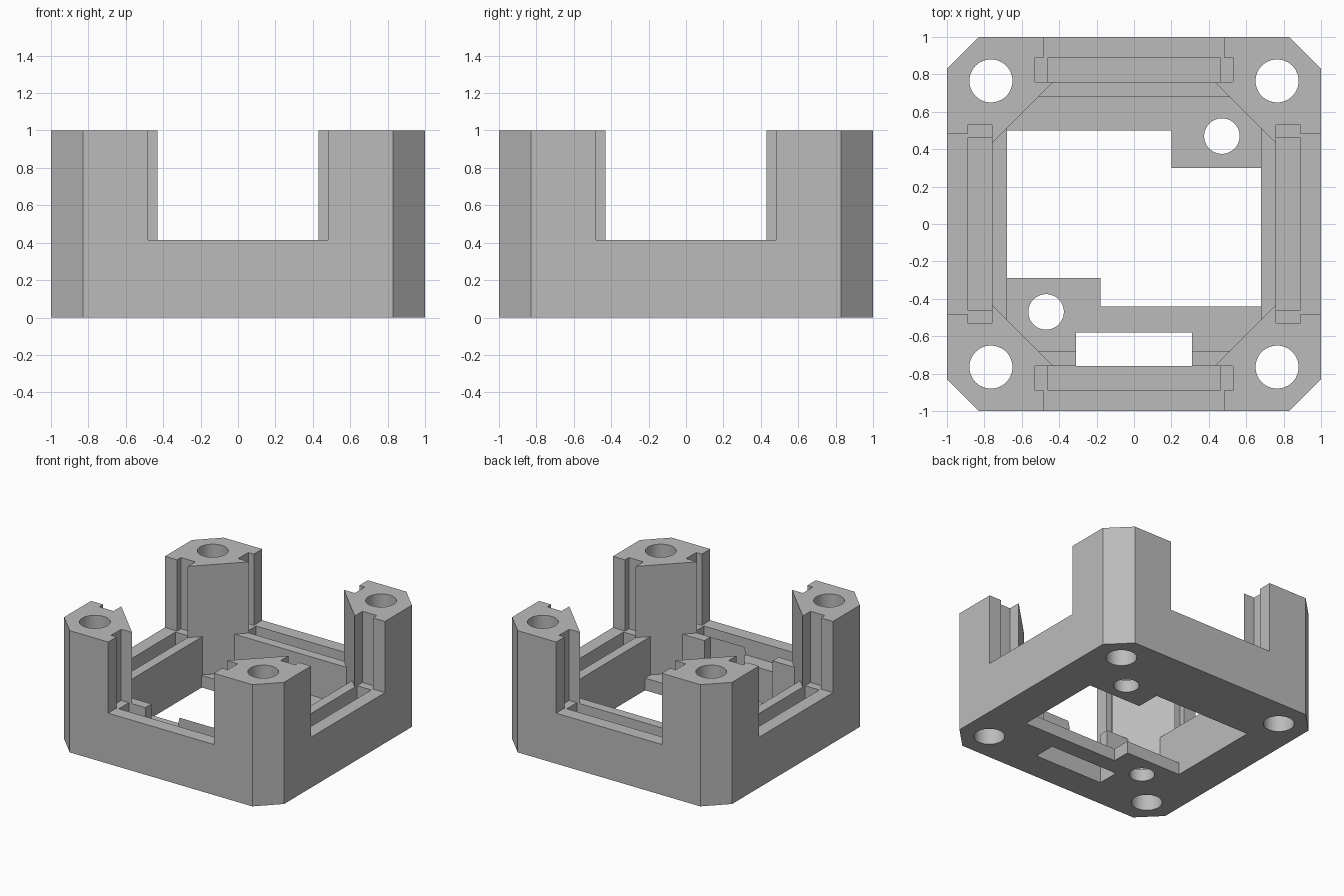
import bpy
import bmesh
import math
from mathutils import Matrix

cube = bpy.data.objects.get("Cube")
if cube:
    bpy.data.objects.remove(cube, do_unlink=True)

mat = bpy.data.materials.new("light_grey")
mat.use_nodes = True
grey = (0.5, 0.5, 0.5, 1)
mat.diffuse_color = grey
mat.node_tree.nodes["Principled BSDF"].inputs["Base Color"].default_value = grey

TOP = 1.2      # cutters overshoot the part here
BELOW = -0.2
SILL = 0.415   # bottom of the wall windows
FLOOR = 0.1    # floor thickness
SLOT = 0.28    # bottom of the panel slots


def prism(name, points, z0, z1, turn=0):
    """Extrude a counter-clockwise outline from z0 to z1, turned about z."""
    bm = bmesh.new()
    face = bm.faces.new([bm.verts.new((x, y, z0)) for x, y in points])
    up = bmesh.ops.extrude_face_region(bm, geom=[face])
    verts = [v for v in up["geom"] if isinstance(v, bmesh.types.BMVert)]
    bmesh.ops.translate(bm, verts=verts, vec=(0, 0, z1 - z0))
    bmesh.ops.rotate(bm, verts=bm.verts, matrix=Matrix.Rotation(turn, 3, "Z"))
    bmesh.ops.recalc_face_normals(bm, faces=bm.faces)
    mesh = bpy.data.meshes.new(name)
    bm.to_mesh(mesh)
    bm.free()
    ob = bpy.data.objects.new(name, mesh)
    bpy.context.collection.objects.link(ob)
    return ob


def octagon(side, diagonal):
    """Square of half-width side, with corners cut along x + y = diagonal."""
    c = diagonal - side
    return [(side, -c), (side, c), (c, side), (-c, side),
            (-side, c), (-side, -c), (-c, -side), (c, -side)]


def box(x0, x1, y0, y1):
    return [(x0, y0), (x1, y0), (x1, y1), (x0, y1)]


def circle(cx, cy, r, n=48):
    return [(cx + r * math.cos(i * math.tau / n), cy + r * math.sin(i * math.tau / n))
            for i in range(n)]


# Outer body
frame = prism("corner_post_frame", octagon(1, 1.83), 0, 1)
frame.data.materials.append(mat)


def cut(points, z0, z1=TOP, turn=0):
    cutter = prism("cutter", points, z0, z1, turn)
    cutter.hide_render = True
    cutter.data.materials.append(mat)
    mod = frame.modifiers.new("cut", "BOOLEAN")
    mod.operation = "DIFFERENCE"
    mod.solver = "EXACT"
    mod.object = cutter
    bpy.context.view_layer.objects.active = frame
    bpy.ops.object.modifier_apply(modifier=mod.name)
    bpy.data.objects.remove(cutter, do_unlink=True)


# Inner cavity: wide between the posts, narrower below the sills
cut(octagon(0.77, 1.19), SILL)
cut(octagon(0.68, 1.19), FLOOR)

# Each wall: window, grooves in the posts, slot in the sill
for k in range(4):
    turn = k * math.pi / 2
    cut(box(-0.48, 0.48, 0.8, 1.1), SILL, turn=turn)
    cut(box(-0.53, 0.53, 0.76, 0.89), SILL, turn=turn)
    cut(box(-0.46, 0.46, 0.76, 0.89), SLOT, turn=turn)

# Floor opening that leaves two screw tabs
cut([(-0.68, -0.29), (-0.18, -0.29), (-0.18, -0.44), (0.68, -0.44),
     (0.68, 0.3), (0.2, 0.3), (0.2, 0.5), (-0.68, 0.5)], BELOW, 0.2)

# Connector opening through the front lip and floor
cut(box(-0.31, 0.31, -0.76, -0.58), BELOW)

# Post bores and tab holes
for sx in (-1, 1):
    for sy in (-1, 1):
        cut(circle(sx * 0.765, sy * 0.765, 0.115), BELOW)
    cut(circle(sx * 0.47, sx * 0.47, 0.095), BELOW, 0.2)

# Smooth bores, crisp edges elsewhere
bpy.ops.object.select_all(action="DESELECT")
frame.select_set(True)
bpy.context.view_layer.objects.active = frame
bpy.ops.object.shade_smooth_by_angle(angle=math.radians(30))
